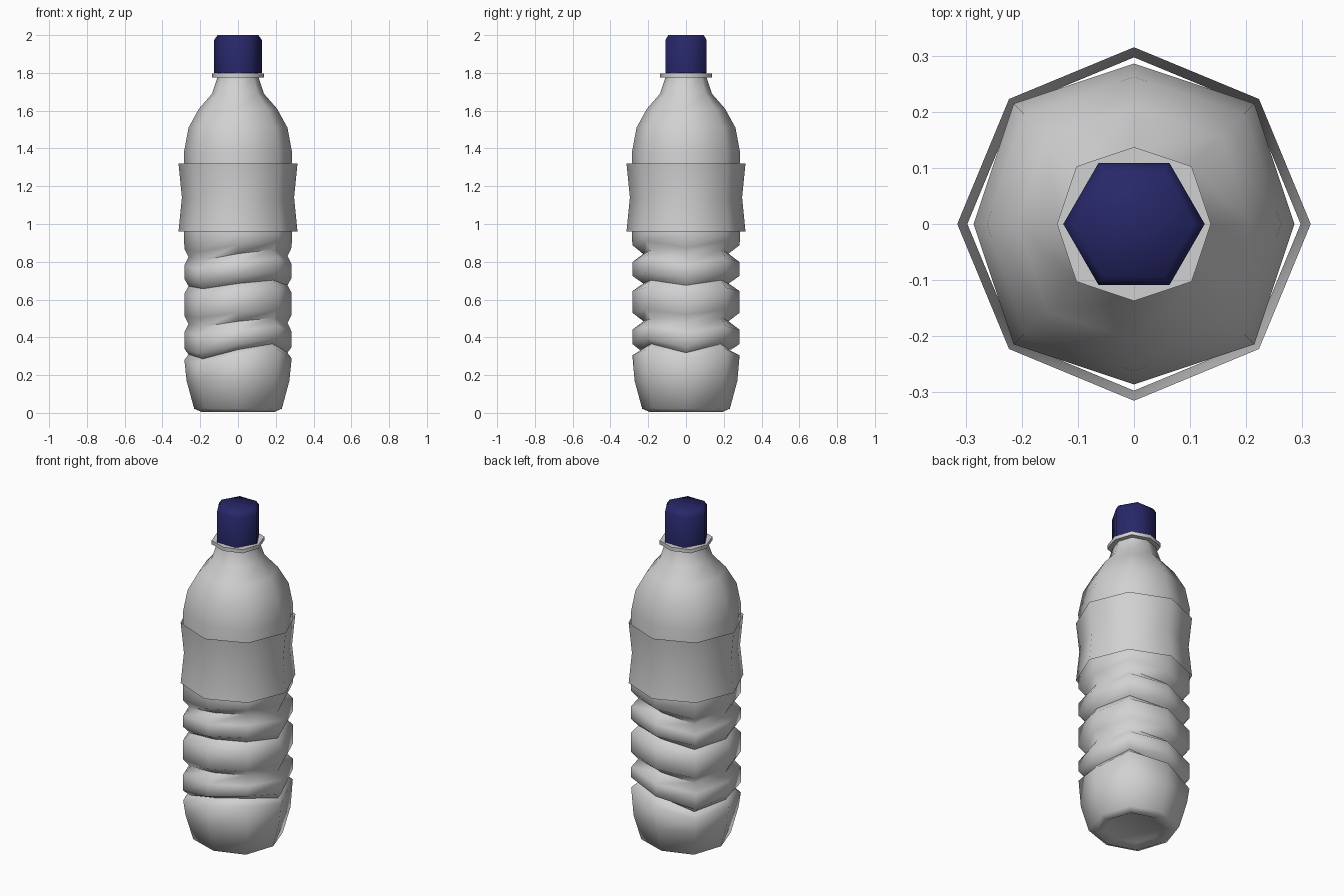
import bpy, bmesh
from math import cos, sin, pi, radians

cube = bpy.data.objects.get("Cube")
if cube:
    bpy.data.objects.remove(cube, do_unlink=True)


def material(name, color):
    mat = bpy.data.materials.new(name)
    mat.use_nodes = True
    mat.diffuse_color = (*color, 1)
    mat.node_tree.nodes["Principled BSDF"].inputs["Base Color"].default_value = (*color, 1)
    return mat


def loft(name, rings, mat, close_bottom=True, close_top=True):
    """Skin a stack of rings; each ring lists (radius, height) around the axis."""
    bm = bmesh.new()
    loops = []
    for ring in rings:
        n = len(ring)
        loops.append([bm.verts.new((r * cos(2 * pi * i / n), r * sin(2 * pi * i / n), z))
                      for i, (r, z) in enumerate(ring)])
    for low, high in zip(loops, loops[1:]):
        for i in range(n):
            j = (i + 1) % n
            bm.faces.new((low[i], low[j], high[j], high[i]))
    if close_bottom:
        bm.faces.new(loops[0][::-1])
    if close_top:
        bm.faces.new(loops[-1])
    mesh = bpy.data.meshes.new(name)
    bm.to_mesh(mesh)
    bm.free()
    mesh.materials.append(mat)
    obj = bpy.data.objects.new(name, mesh)
    bpy.context.collection.objects.link(obj)
    bpy.ops.object.select_all(action='DESELECT')
    obj.select_set(True)
    bpy.context.view_layer.objects.active = obj
    bpy.ops.object.shade_smooth_by_angle(angle=radians(65))
    return obj


def flat_ring(r, z, sides=8, corner=1.0):
    """Level ring; corner pushes the diagonal points outwards."""
    return [(r * (corner if i % 2 else 1), z) for i in range(sides)]


def body_ring(r, z):
    return flat_ring(r, z, corner=1.06)


def mirrored(half):
    """Five values from +x round to -x, repeated on the other side."""
    return half + half[3:0:-1]


grey = material("pale grey plastic", (0.64, 0.64, 0.64))
navy = material("navy plastic", (0.02, 0.02, 0.14))

# Wavy grooves: height, lip distance, tilt strength
wave = mirrored([-0.012, 0.022, 0.0, -0.035, -0.018])
groove_radius = mirrored([0.262, 0.262, 0.225, 0.262, 0.262])
grooves = [(0.335, 0.03, 1.4), (0.485, 0.045, 0.8), (0.685, 0.04, 0.8), (0.843, 0.045, 1)]

# Body: recessed foot, grooved grip, straight chest, shoulder and neck
rings = [body_ring(0.15, 0.025), body_ring(0.19, 0.004), body_ring(0.232, 0.022),
         body_ring(0.272, 0.17)]
for height, lip, tilt in grooves:
    levels = [height + tilt * w for w in wave]
    for offset in (-lip, 0, lip):
        ring = body_ring(0.284, 0)
        rings.append([(g if offset == 0 else r, z + offset)
                      for (r, _), g, z in zip(ring, groove_radius, levels)])
shoulder = [(0.286, 0.95), (0.28, 1.14), (0.286, 1.38), (0.262, 1.51),
            (0.207, 1.61), (0.137, 1.69), (0.108, 1.78), (0.105, 1.81)]
rings += [body_ring(r, z) for r, z in shoulder]
loft("bottle_body", rings, grey)

# Collar under the cap
loft("neck_collar", [body_ring(0.137, 1.775), body_ring(0.137, 1.797)], grey)

# Open waisted sleeve round the chest
loft("label_sleeve", [flat_ring(r, z) for r, z in ((0.315, 0.96), (0.297, 1.14), (0.315, 1.32))],
     grey, False, False)

# Six-sided cap with a small top chamfer
loft("cap", [flat_ring(r, z, 6) for r, z in ((0.126, 1.8), (0.126, 1.975), (0.108, 2.0))], navy)
